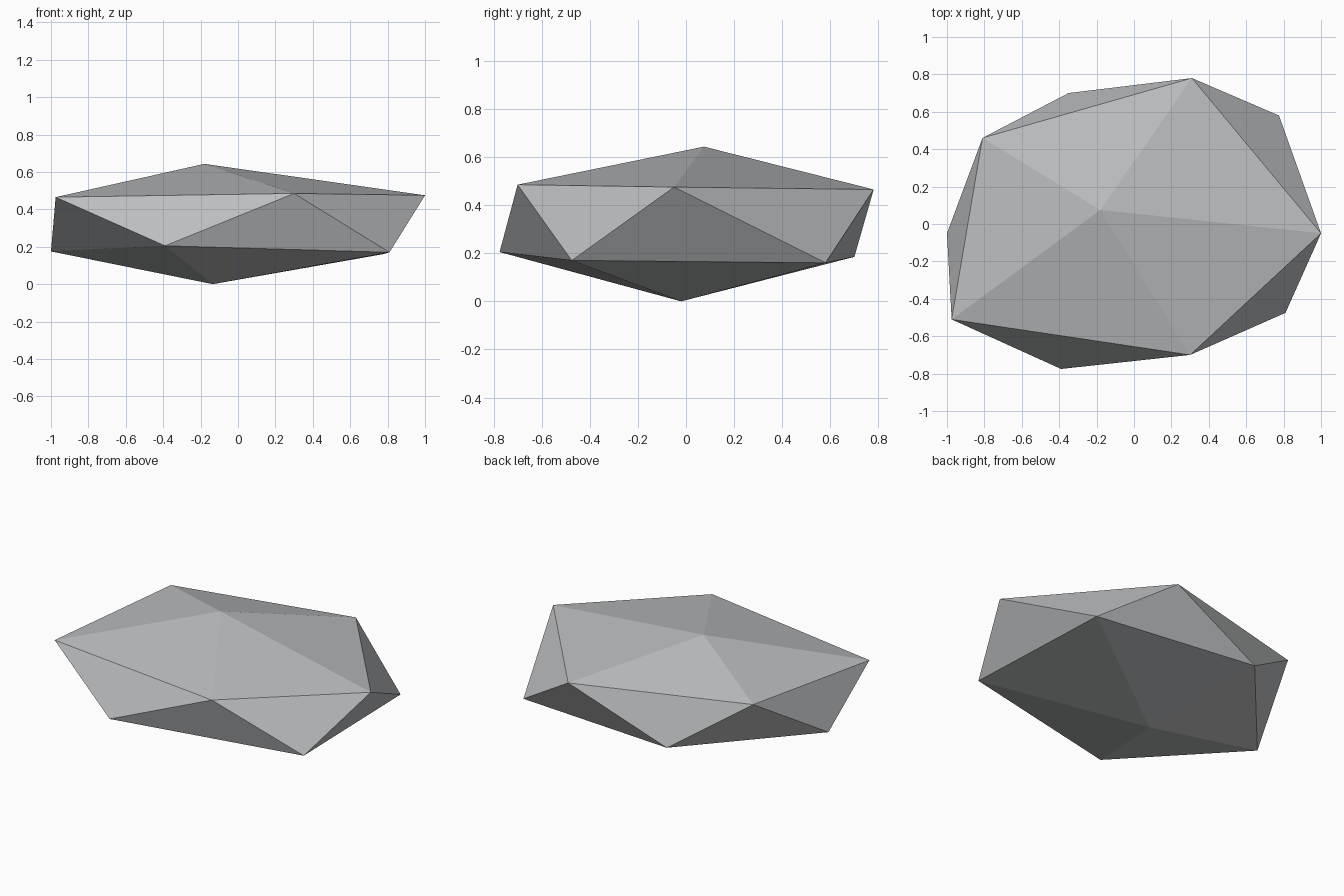
import bpy, bmesh

if "Cube" in bpy.data.objects:
    bpy.data.objects.remove(bpy.data.objects["Cube"])

# Flat grey stone: two staggered five-point rings, closed by off-centre peaks
upper = [(0.31, 0.78, 0.465), (-0.81, 0.46, 0.50), (-0.975, -0.51, 0.465),
         (0.30, -0.70, 0.485), (1.0, -0.05, 0.475)]
lower = [(-0.35, 0.70, 0.185), (-1.0, -0.05, 0.175), (-0.39, -0.775, 0.205),
         (0.81, -0.475, 0.17), (0.775, 0.58, 0.16)]

bm = bmesh.new()
u = [bm.verts.new(p) for p in upper]
l = [bm.verts.new(p) for p in lower]
peak = bm.verts.new((-0.18, 0.075, 0.643))
base = bm.verts.new((-0.135, -0.02, 0.0))
for i in range(5):
    j = (i + 1) % 5
    bm.faces.new((peak, u[i], u[j]))   # top facets
    bm.faces.new((u[i], l[i], u[j]))   # side facets
    bm.faces.new((l[i], l[j], u[j]))
    bm.faces.new((base, l[j], l[i]))   # underside facets
bmesh.ops.recalc_face_normals(bm, faces=bm.faces)

mesh = bpy.data.meshes.new("stone")
bm.to_mesh(mesh)
bm.free()

# Stone colour
grey = bpy.data.materials.new("stone grey")
grey.diffuse_color = (0.50, 0.51, 0.52, 1.0)
grey.use_nodes = True
grey.node_tree.nodes["Principled BSDF"].inputs["Base Color"].default_value = grey.diffuse_color
mesh.materials.append(grey)

stone = bpy.data.objects.new("stone", mesh)
bpy.context.collection.objects.link(stone)
